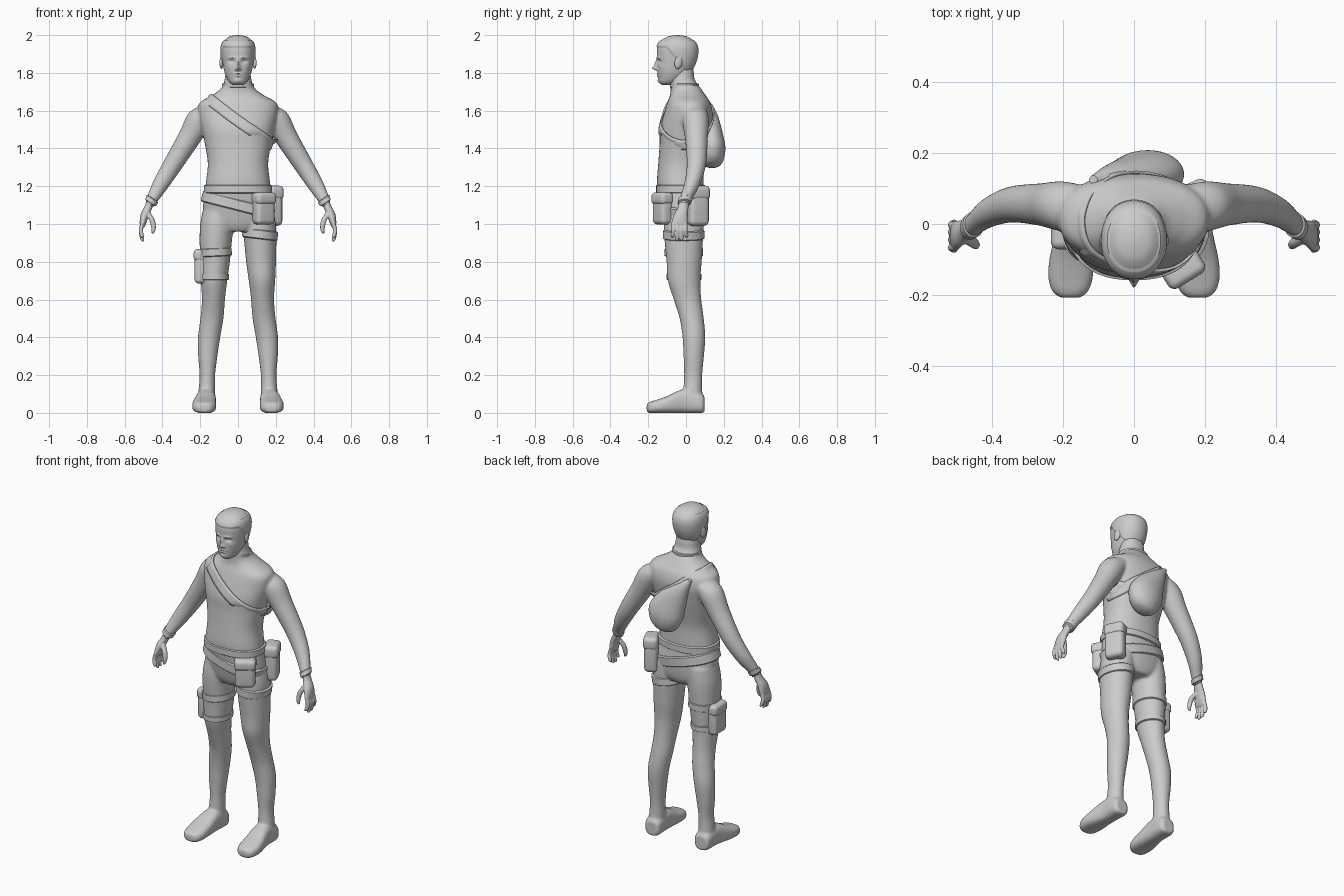
import bpy, bmesh, math
from mathutils import Vector, Matrix

X, Y, Z = Vector((1, 0, 0)), Vector((0, 1, 0)), Vector((0, 0, 1))


def spline(rows, steps):
    """Catmull-Rom interpolation of (x, y, z, a, b) rows."""
    out = []
    for i in range(len(rows) - 1):
        p = [rows[max(0, min(len(rows) - 1, i + k))] for k in (-1, 0, 1, 2)]
        for s in range(steps):
            t = s / steps
            out.append([0.5 * (2 * q1 + (q2 - q0) * t + (2 * q0 - 5 * q1 + 4 * q2 - q3) * t * t
                               + (3 * q1 - q0 - 3 * q2 + q3) * t ** 3)
                        for q0, q1, q2, q3 in zip(*p)])
    return out + [list(rows[-1])]


def tube(bm, rows, u=X, v=Y, e=2.0, n=40, steps=6, side=1):
    """Closed loft of superellipse rings; side=-1 mirrors it in x."""
    rings = []
    for x, y, z, a, b in spline(rows, steps):
        ring = []
        for k in range(n):
            c, s = math.cos(2 * math.pi * k / n), math.sin(2 * math.pi * k / n)
            p = (Vector((x, y, z)) + u * a * math.copysign(abs(c) ** (2 / e), c)
                 + v * b * math.copysign(abs(s) ** (2 / e), s))
            ring.append(bm.verts.new((p.x * side, p.y, p.z)))
        rings.append(ring)
    for r, q in zip(rings, rings[1:]):
        for k in range(n):
            bm.faces.new((r[k], r[(k + 1) % n], q[(k + 1) % n], q[k]))
    bm.faces.new(rings[0])
    bm.faces.new(rings[-1])


def make(name, bm):
    bmesh.ops.recalc_face_normals(bm, faces=bm.faces)
    for f in bm.faces:
        f.smooth = True
    for ed in bm.edges:
        ed.smooth = ed.calc_face_angle(0) < 0.7
    me = bpy.data.meshes.new(name)
    bm.to_mesh(me)
    bm.free()
    ob = bpy.data.objects.new(name, me)
    bpy.context.collection.objects.link(ob)
    return ob


def remesh(ob, voxel, rounds):
    m = ob.modifiers.new("fuse", 'REMESH')
    m.mode, m.voxel_size, m.use_smooth_shade = 'VOXEL', voxel, True
    s = ob.modifiers.new("soften", 'SMOOTH')
    s.factor, s.iterations = 0.5, rounds


def band(name, c, a, b, h, tilt=0.0, e=2.0):
    """Strap around a limb or the waist; tilt lowers its +x side."""
    u = Vector((math.cos(tilt), 0, -math.sin(tilt)))
    w = u.cross(Y)
    bm = bmesh.new()
    tube(bm, [(*(Vector(c) + w * k * h), a - d, b - d) for k, d in
              ((-.5, .007), (-.4, 0), (.4, 0), (.5, .007))], u, Y, e, 48, 1)
    make(name, bm)


def box(name, c, size, rot, bevel):
    bm = bmesh.new()
    bmesh.ops.create_cube(bm, size=1)
    bmesh.ops.transform(bm, verts=bm.verts, matrix=Matrix.Translation(c)
                        @ Matrix.Rotation(math.radians(rot), 4, 'Z') @ Matrix.Diagonal((*size, 1)))
    bmesh.ops.bevel(bm, geom=bm.edges[:], offset=bevel, segments=5, profile=0.5, affect='EDGES')
    make(name, bm)


# Body: torso, arms, legs and feet fused into one smooth skin
bm = bmesh.new()
tube(bm, [(0, -.01, .96, .09, .085), (0, -.01, 1.0, .165, .105), (0, -.015, 1.08, .185, .118),
          (0, -.025, 1.16, .177, .12), (0, -.03, 1.22, .17, .124), (0, -.025, 1.32, .16, .122),
          (0, -.012, 1.42, .175, .128), (0, -.003, 1.50, .192, .135), (0, .012, 1.58, .21, .13),
          (0, .015, 1.64, .205, .115), (0, .01, 1.68, .14, .095), (0, 0, 1.715, .092, .081),
          (0, -.018, 1.76, .072, .066), (0, -.018, 1.80, .066, .06), (0, -.02, 1.84, .06, .055)], e=2.25)
arm_u = Vector((.83, 0, .55))
for s in (1, -1):
    tube(bm, [(.13, .045, 1.61, .045, .06), (.20, .05, 1.555, .068, .07), (.262, .055, 1.45, .06, .06),
              (.345, .055, 1.315, .051, .051), (.41, .032, 1.21, .043, .042),
              (.455, -.003, 1.13, .031, .032), (.468, -.012, 1.10, .027, .03)], arm_u, side=s)
    tube(bm, [(.10, -.01, 1.08, .085, .10), (.11, -.012, 1.0, .09, .105), (.117, -.012, .92, .086, .102),
              (.122, -.01, .8, .079, .093), (.127, -.01, .7, .070, .086), (.13, .008, .6, .061, .073),
              (.138, .03, .5, .061, .064), (.153, .042, .4, .059, .06), (.16, .041, .3, .051, .054),
              (.162, .038, .2, .041, .048), (.165, .036, .12, .044, .05), (.167, .04, .04, .045, .052)], side=s)
    tube(bm, [(.165, .098, .045, .032, .042), (.166, .08, .05, .049, .051), (.168, 0, .062, .051, .063),
              (.172, -.05, .056, .056, .057), (.177, -.1, .044, .062, .045), (.179, -.15, .035, .063, .036),
              (.18, -.188, .029, .052, .03), (.18, -.208, .026, .03, .022)], X, Z, 2.8, side=s)
body = make("body", bm)
remesh(body, .0075, 6)

# Hands with palm, four fingers and a thumb, plus the sleeve cuff
hand_u = Vector((.97, 0, .2))
for s, label in ((1, "left"), (-1, "right")):
    bm = bmesh.new()
    tube(bm, [(.463, -.01, 1.125, .02, .025), (.474, -.015, 1.09, .021, .028), (.493, -.027, 1.05, .022, .037),
              (.503, -.033, 1.01, .018, .042), (.507, -.034, .985, .012, .038)], hand_u, n=24, side=s)
    for y0, y1, tip in ((-.066, -.072, .925), (-.045, -.048, .908), (-.023, -.023, .91), (-.003, .003, .926)):
        tube(bm, [(.503, y0, 1.01, .011, .011), (.514, y0, .97, .0115, .0115),
                  (.508, y1, tip + .012, .010, .010), (.503, y1, tip, .005, .005)], n=12, side=s)
    tube(bm, [(.482, -.035, 1.065, .016, .016), (.455, -.052, 1.02, .015, .015),
              (.447, -.06, .975, .012, .012), (.452, -.064, .95, .006, .006)], n=12, side=s)
    remesh(make(label + "_hand", bm), .004, 2)
    bm = bmesh.new()
    tube(bm, [(.451, .0, 1.137, .030, .031), (.453, -.002, 1.133, .036, .037),
              (.463, -.009, 1.113, .034, .036), (.465, -.011, 1.109, .027, .030)], arm_u, steps=1, side=s)
    make(label + "_cuff", bm)

# Head: dense loft, then facial features and hair pushed in and out
bm = bmesh.new()
profile = [(1.735, .022, -.125, -.085), (1.75, .045, -.141, -.04), (1.78, .063, -.147, .0),
           (1.81, .073, -.151, .025), (1.85, .081, -.152, .046), (1.89, .086, -.154, .058),
           (1.93, .087, -.153, .06), (1.96, .078, -.139, .047), (1.985, .052, -.105, .015),
           (1.994, .026, -.075, -.015), (1.997, .004, -.05, -.04)]
tube(bm, [(0, (f + k) / 2, z, w, (k - f) / 2) for z, w, f, k in profile], e=2.15, n=120, steps=10)
features = [(0, 1.825, .011, .011, -.024), (0, 1.848, .009, .020, -.014), (.012, 1.819, .006, .006, -.007),
            (.033, 1.861, .015, .009, .013), (.033, 1.860, .008, .005, -.005), (.031, 1.881, .022, .006, -.005),
            (0, 1.796, .018, .004, -.006), (0, 1.784, .015, .005, -.006), (0, 1.757, .018, .012, -.006),
            (.052, 1.832, .014, .013, -.003)]
for v in bm.verts:
    x, y, z = v.co
    if y < -.06:
        v.co.y += sum(d * math.exp(-((abs(x) - fx) / sx) ** 2 - ((z - fz) / sz) ** 2)
                      for fx, fz, sx, sz, d in features)
    line = 1.932 if y < -.1 else max(1.80, 1.932 - (y + .1) * 1.2)
    t = max(0, min(1, (z - line) / .008))
    out = Vector((x, y + .045, (z - 1.88))).normalized()
    v.co += out * .006 * t * t * (3 - 2 * t) * (.5 if z > 1.97 else 1)
make("head", bm)

for s, label in ((1, "left"), (-1, "right")):
    bm = bmesh.new()
    bmesh.ops.create_uvsphere(bm, u_segments=20, v_segments=14, radius=1, matrix=Matrix.Translation(
        (s * .087, -.04, 1.855)) @ Matrix.Rotation(s * .25, 4, 'Z') @ Matrix.Rotation(-.2, 4, 'X')
        @ Matrix.Diagonal((.010, .021, .034, 1)))
    make(label + "_ear", bm)

# Collar, belts and thigh straps
band("collar", (0, -.008, 1.733), .084, .077, .022)
band("waist_belt", (0, -.028, 1.185), .181, .131, .045, e=2.25)
band("hip_belt", (0, -.018, 1.10), .197, .127, .06, .25, 2.25)
band("left_thigh_strap", (.117, -.012, .945), .094, .110, .05, .12)
band("right_upper_thigh_strap", (-.12, -.011, .85), .087, .102, .045, -.05)
band("right_lower_thigh_strap", (-.126, -.010, .72), .078, .093, .035)

# Belt pouches with flaps, and thigh holster
box("front_pouch", (.135, -.124, 1.08), (.112, .072, .165), 32, .024)
box("front_pouch_flap", (.137, -.126, 1.135), (.12, .08, .065), 32, .022)
box("side_pouch", (.184, .062, 1.09), (.112, .078, .20), 115, .026)
box("side_pouch_flap", (.186, .063, 1.165), (.12, .084, .075), 115, .024)
box("thigh_holster", (-.198, -.01, .775), (.064, .115, .18), 0, .022)
box("thigh_holster_flap", (-.2, -.01, .835), (.07, .123, .065), 0, .022)

# Sling bag on the back
bm = bmesh.new()
tube(bm, [(-.115, .125, 1.635, .012, .012), (-.06, .13, 1.575, .048, .038), (.0, .135, 1.49, .088, .057),
          (.035, .14, 1.41, .106, .068), (.05, .14, 1.35, .09, .062), (.055, .138, 1.315, .06, .045),
          (.057, .135, 1.303, .02, .02)], Vector((.96, 0, .27)))
make("sling_bag", bm)

# Sling strap: a loop laid onto the body surface
bm = bmesh.new()
u = Vector((.33, 0, -.24)).normalized()
w = u.cross(Y)
loops = [[bm.verts.new(Vector((.012, .005, 1.54)) + u * .212 * math.cos(t) + Y * .15 * math.sin(t) + w * k)
          for t in (2 * math.pi * i / 96 for i in range(96))] for k in (-.03, -.015, 0, .015, .03)]
for r, q in zip(loops, loops[1:]):
    for i in range(96):
        bm.faces.new((r[i], r[(i + 1) % 96], q[(i + 1) % 96], q[i]))
strap = make("sling_strap", bm)
wrap = strap.modifiers.new("wrap", 'SHRINKWRAP')
wrap.target, wrap.offset = body, .005
thick = strap.modifiers.new("thickness", 'SOLIDIFY')
thick.thickness, thick.offset = .008, 0
